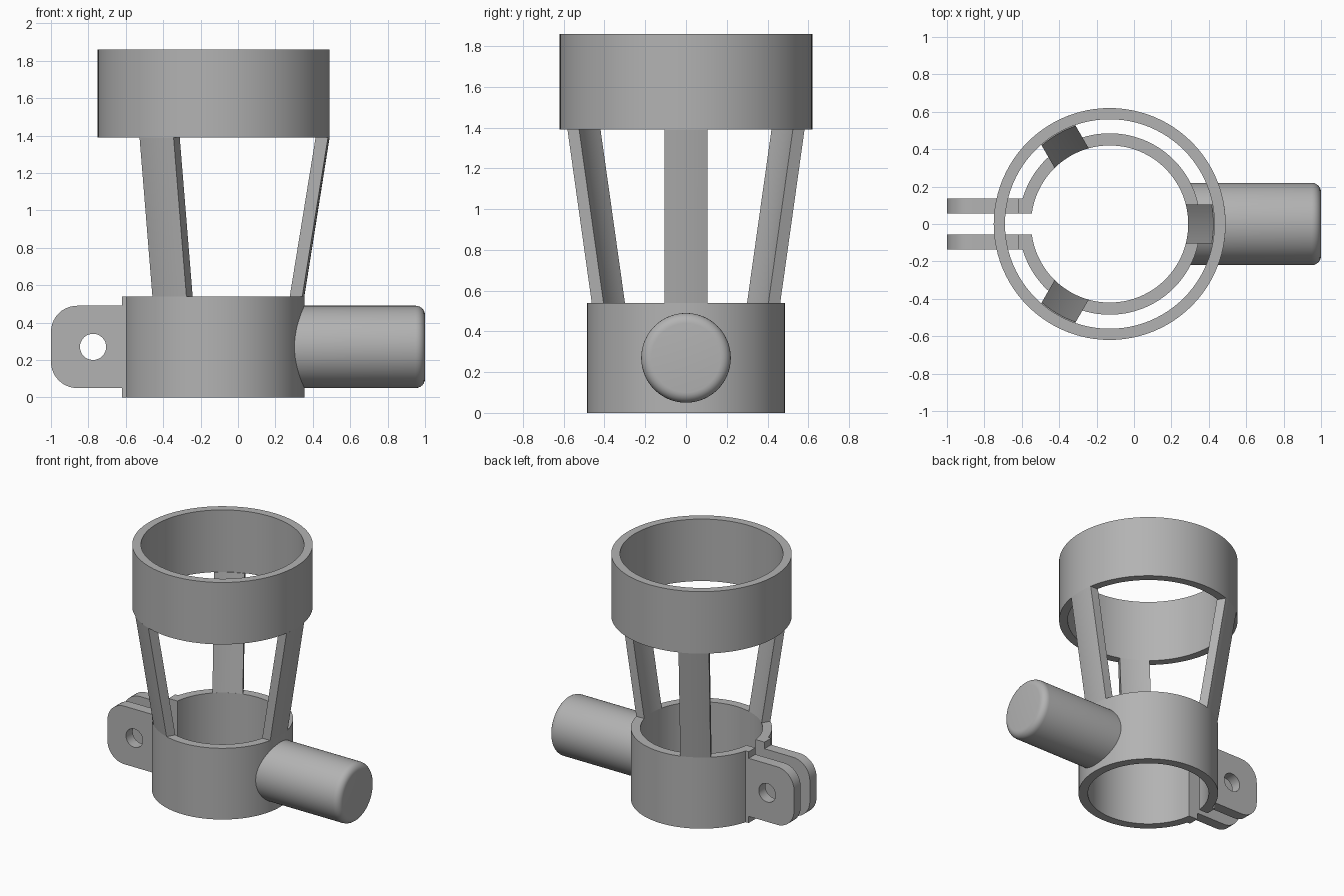
import bpy, bmesh, math
from mathutils import Matrix

if "Cube" in bpy.data.objects:
    bpy.data.objects.remove(bpy.data.objects["Cube"])

CX = -0.13                      # axis of both rings
GAP, EAR = 0.055, 0.135         # clamp slot half width, outer face of the ears
grey = bpy.data.materials.new("grey_plastic")
grey.diffuse_color = (0.45, 0.45, 0.45, 1)
grey.use_nodes = True
grey.node_tree.nodes["Principled BSDF"].inputs["Base Color"].default_value = grey.diffuse_color


def finish(name, bm):
    bmesh.ops.recalc_face_normals(bm, faces=bm.faces[:])
    me = bpy.data.meshes.new(name)
    bm.to_mesh(me)
    bm.free()
    me.materials.append(grey)
    ob = bpy.data.objects.new(name, me)
    bpy.context.collection.objects.link(ob)
    bpy.ops.object.select_all(action='DESELECT')
    ob.select_set(True)
    bpy.context.view_layer.objects.active = ob
    bpy.ops.object.shade_smooth_by_angle(angle=math.radians(30))
    return ob


def loft(name, sections, closed=False, matrix=None):
    """Skin a row of equal closed sections; cap the ends unless closed."""
    bm = bmesh.new()
    rows = [[bm.verts.new(p) for p in s] for s in sections]
    pairs = list(zip(rows, rows[1:])) + ([(rows[-1], rows[0])] if closed else [])
    for a, b in pairs:
        n = len(a)
        for i in range(n):
            j = (i + 1) % n
            bm.faces.new((a[i], a[j], b[j], b[i]))
    if not closed:
        bm.faces.new(rows[0])
        bm.faces.new(rows[-1])
    if matrix:
        bm.transform(matrix)
    return finish(name, bm)


def ring_section(ri, ro, ai, ao, z0, z1):
    def p(r, a, z):
        return (CX + r * math.cos(a), r * math.sin(a), z)
    return [p(ri, ai, z0), p(ro, ao, z0), p(ro, ao, z1), p(ri, ai, z1)]


# upper ring
N = 96
loft("upper_ring", [ring_section(0.56, 0.62, t, t, 1.39, 1.86)
                    for t in (2 * math.pi * i / N for i in range(N))], closed=True)

# lower split ring, open towards -x with flat parallel slot faces
RI, RO = 0.42, 0.485
ei, eo = math.pi - math.asin(GAP / RI), math.pi - math.asin(GAP / RO)
loft("lower_clamp_ring", [ring_section(RI, RO, ei * k, eo * k, 0, 0.54)
                          for k in (2 * i / N - 1 for i in range(N + 1))])


# three leaning struts with curved inner and outer faces
def strut_section(ri, ro, z, half=0.105, n=8):
    ys = [half * (2 * i / n - 1) for i in range(n + 1)]
    return ([(math.sqrt(ro * ro - y * y), y, z) for y in ys] +
            [(math.sqrt(ri * ri - y * y), y, z) for y in reversed(ys)])


for k in range(3):
    loft(f"strut_{k + 1}",
         [strut_section(RI, RO, 0.54), strut_section(0.555, 0.62, 1.39)],
         matrix=Matrix.Translation((CX, 0, 0)) @ Matrix.Rotation(k * math.tau / 3, 4, 'Z'))

# handle with rounded end
R, FIL, HZ = 0.22, 0.05, 0.27
profile = [(0.295, R)] + [(1 - FIL + FIL * math.sin(a), R - FIL + FIL * math.cos(a))
                          for a in (math.pi / 2 * i / 6 for i in range(7))]
loft("handle", [[(x, r * math.cos(t), HZ + r * math.sin(t))
                 for t in (math.tau * i / 64 for i in range(64))] for x, r in profile])


# clamp ears: rounded plates with a bolt hole, plus full-height root blocks
def ear(name, y0, y1):
    bm = bmesh.new()
    z0, z1, r = 0.05, 0.49, 0.14
    pts = [(-0.58, z0), (-0.58, z1)]
    for cz, start in ((z1 - r, 90), (z0 + r, 180)):
        for i in range(11):
            a = math.radians(start + 9 * i)
            pts.append((-1 + r + r * math.cos(a), cz + r * math.sin(a)))
    hole = [(-0.775 + 0.07 * math.cos(t), HZ + 0.07 * math.sin(t))
            for t in (math.tau * i / 32 for i in range(32))]
    for loop in (pts, hole):
        vs = [bm.verts.new((x, y0, z)) for x, z in loop]
        for i, v in enumerate(vs):
            bm.edges.new((v, vs[(i + 1) % len(vs)]))
    bmesh.ops.triangle_fill(bm, use_beauty=True, edges=bm.edges[:], normal=(0, 1, 0))
    out = bmesh.ops.extrude_face_region(bm, geom=bm.faces[:], use_keep_orig=True)
    bmesh.ops.translate(bm, vec=(0, y1 - y0, 0),
                        verts=[g for g in out["geom"] if isinstance(g, bmesh.types.BMVert)])
    return finish(name, bm)


for side, s in (("front", -1), ("back", 1)):
    ear(f"{side}_clamp_ear", s * GAP, s * EAR)
    loft(f"{side}_ear_root",
         [[(x, s * GAP, 0), (x, s * EAR, 0), (x, s * EAR, 0.54), (x, s * GAP, 0.54)]
          for x in (-0.62, -0.547)])
